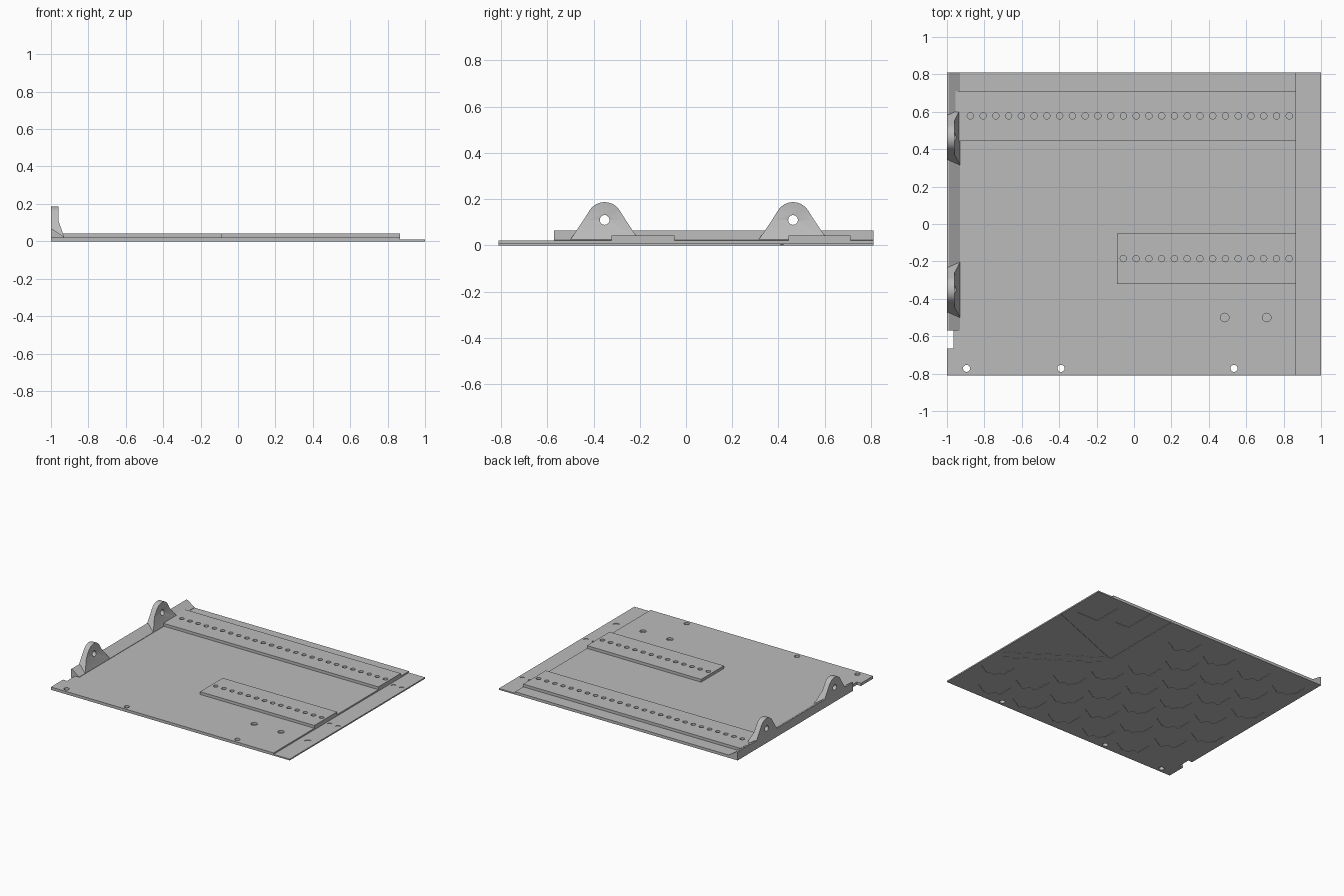
import bpy, bmesh, math
from mathutils import Matrix, Vector

if "Cube" in bpy.data.objects:
    bpy.data.objects.remove(bpy.data.objects["Cube"])

grey = bpy.data.materials.new("plain grey")
grey.use_nodes = True
grey.diffuse_color = (0.5, 0.5, 0.5, 1)
grey.node_tree.nodes["Principled BSDF"].inputs["Base Color"].default_value = (0.5, 0.5, 0.5, 1)


def finish(name, bm):
    bmesh.ops.recalc_face_normals(bm, faces=bm.faces)
    mesh = bpy.data.meshes.new(name)
    bm.to_mesh(mesh)
    bm.free()
    mesh.materials.append(grey)
    ob = bpy.data.objects.new(name, mesh)
    bpy.context.collection.objects.link(ob)
    return ob


def add_box(bm, x0, x1, y0, y1, z0, z1):
    m = Matrix.Translation(((x0 + x1) / 2, (y0 + y1) / 2, (z0 + z1) / 2))
    bmesh.ops.create_cube(bm, size=1, matrix=m @ Matrix.Diagonal((x1 - x0, y1 - y0, z1 - z0, 1)))


def add_drum(bm, x, y, r, z0, z1, sides=20, turn=Matrix()):
    m = Matrix.Translation((x, y, (z0 + z1) / 2)) @ turn
    bmesh.ops.create_cone(bm, cap_ends=True, segments=sides, radius1=r, radius2=r, depth=z1 - z0, matrix=m)


def add_groove(bm, a, b, width=0.012):
    a, b = Vector(a), Vector(b)
    d, c = b - a, (a + b) / 2
    m = Matrix.Translation((c.x, c.y, 0)) @ Matrix.Rotation(math.atan2(d.y, d.x), 4, "Z")
    bmesh.ops.create_cube(bm, size=1, matrix=m @ Matrix.Diagonal((d.length, width, 0.006, 1)))


def box(name, *size):
    bm = bmesh.new()
    add_box(bm, *size)
    return finish(name, bm)


def cut(ob, *cutters):
    for c in cutters:
        c.hide_render = True
        mod = ob.modifiers.new("cut", "BOOLEAN")
        mod.operation, mod.solver, mod.object = "DIFFERENCE", "EXACT", c
    graph = bpy.context.evaluated_depsgraph_get()
    mesh = bpy.data.meshes.new_from_object(ob.evaluated_get(graph))
    ob.modifiers.clear()
    ob.data = mesh


# Stacked sheets and raised rails
EDGE = 0.865
base = box("base_sheet", -1, 1, -0.81, 0.81, 0, 0.01)
deck = box("deck_plate", -1, EDGE, -0.81, 0.81, 0.01, 0.021)
long_rail = box("long_rail", -0.955, EDGE, 0.443, 0.712, 0.021, 0.042)
short_rail = box("short_rail", -0.092, EDGE, -0.322, -0.05, 0.021, 0.042)

# Blind holes in rows, through holes and the corner notch
bm = bmesh.new()
PITCH = 0.0682
for start, count, y in ((-0.875, 28, 0.578), (-0.057, 16, -0.185)):
    for i in range(count):
        add_drum(bm, start + i * PITCH, y, 0.017, 0.006, 0.1)
for x in (0.485, 0.71, 0.935):
    add_drum(bm, x, -0.5, 0.023, 0.006, 0.1)
for x in (-0.895, -0.39, 0.535):
    add_drum(bm, x, -0.772, 0.019, -0.1, 0.1)
add_box(bm, -1.1, -0.966, -0.665, -0.57, -0.1, 0.1)
holes = finish("hole_cutter", bm)

# Shallow underside pattern
bm = bmesh.new()
for row in range(7):
    for col in range(7):
        x = -0.84 + col * 0.31 + (row % 2) * 0.155
        y = -0.64 + row * 0.215
        clear_line = -0.43 + (0.95 - x) * 0.68
        if abs(x) < 0.87 and (x < 0.2 or y < clear_line) and (x > -0.8 or abs(y + 0.62) > 0.1):
            add_drum(bm, x, y, 0.115, -0.01, 0.003, 6)
add_groove(bm, (1.01, 0.42), (0.37, 0.17))
add_groove(bm, (0.35, 0.16), (0.35, 0.82))
add_groove(bm, (0.53, 0.57), (0.53, 0.82))
add_groove(bm, (0.55, 0.57), (0.64, 0.57))
add_box(bm, 0.75, 0.93, 0.5, 0.73, -0.01, 0.003)
start, end = Vector((0.95, -0.27)), Vector((0.35, 0.13))
side = Vector((0.02, 0.03))
for i in range(10):
    a, b = start.lerp(end, i / 10), start.lerp(end, (i + 0.65) / 10)
    for s in (-1, 1):
        add_groove(bm, a + side * s, b + side * s, 0.008)
pattern = finish("pattern_cutter", bm)

cut(base, holes, pattern)
for part in (deck, long_rail, short_rail):
    cut(part, holes)

# Sloped curb along the right edge
bm = bmesh.new()
outline = [(-1, 0.015), (-1, 0.064), (-0.99, 0.064), (-0.93, 0.024), (-0.93, 0.015)]
face = bm.faces.new([bm.verts.new((x, -0.57, z)) for x, z in outline])
moved = bmesh.ops.extrude_face_region(bm, geom=[face])["geom"]
bmesh.ops.translate(bm, vec=(0, 1.38, 0), verts=[v for v in moved if isinstance(v, bmesh.types.BMVert)])
curb = finish("sloped_curb", bm)


# Hinge ears: rounded top, lower half thickening towards the deck
def ear(name, cy):
    mid, r = 0.11, 0.077
    arc = [math.radians(34 + 112 * i / 16) for i in range(17)]
    upper = [(0.091, mid)] + [(r * math.cos(t), mid + r * math.sin(t)) for t in arc] + [(-0.091, mid)]
    lower = [(-0.148, 0.025), (0.148, 0.025)]
    bm = bmesh.new()
    loop = upper + lower
    n, k = len(loop), len(upper)
    back = [bm.verts.new((-1, cy + y, z)) for y, z in loop]
    front = [bm.verts.new((-0.96 if i < k else -0.93, cy + y, z)) for i, (y, z) in enumerate(loop)]
    for i in range(n):
        j = (i + 1) % n
        bm.faces.new((back[i], back[j], front[j], front[i]))
    bm.faces.new(back)
    bm.faces.new(front[:k])
    bm.faces.new([front[0], front[k - 1]] + front[k:])
    ob = finish(name, bm)
    bm = bmesh.new()
    add_drum(bm, -0.97, cy, 0.021, 0.01, 0.21, 24, Matrix.Rotation(math.pi / 2, 4, "Y"))
    pin = finish("pin_cutter", bm)
    pin.location.z = 0
    cut(ob, pin)
    bpy.data.objects.remove(pin)
    return ob


ears = [ear("front_hinge_ear", -0.352), ear("back_hinge_ear", 0.463)]

for c in (holes, pattern):
    bpy.data.objects.remove(c)

# Smooth round walls, keep edges crisp
bpy.ops.object.select_all(action="DESELECT")
for ob in [base, deck, long_rail, short_rail, curb] + ears:
    ob.select_set(True)
    bpy.context.view_layer.objects.active = ob
bpy.ops.object.shade_smooth_by_angle(angle=math.radians(30))
